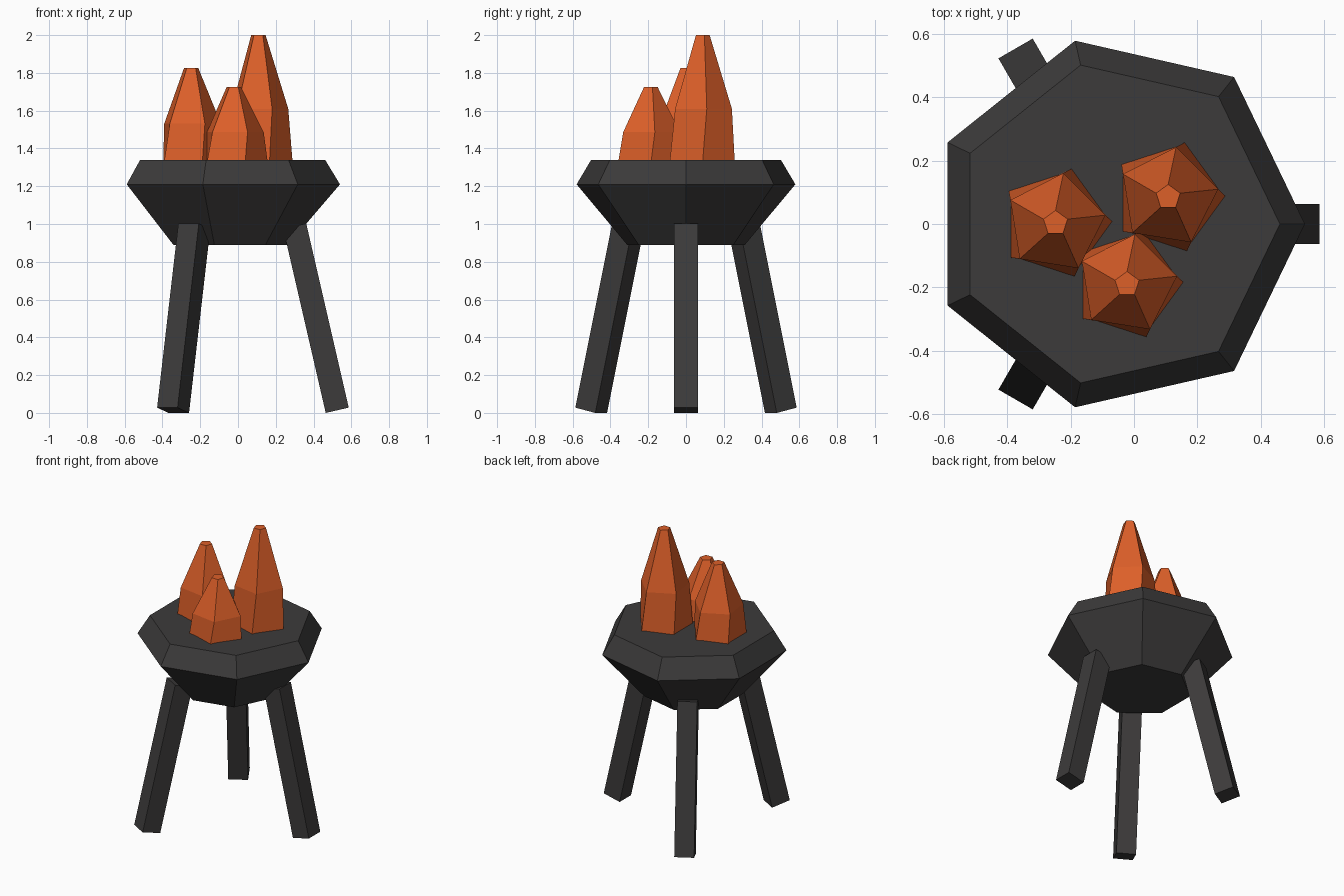
import bpy
from math import radians, sin, cos, tau
from mathutils import Matrix

if "Cube" in bpy.data.objects:
    bpy.data.objects.remove(bpy.data.objects["Cube"])


def material(name, color):
    m = bpy.data.materials.new(name)
    m.diffuse_color = color
    m.use_nodes = True
    m.node_tree.nodes["Principled BSDF"].inputs["Base Color"].default_value = m.diffuse_color
    return m


iron = material("dark_iron", (0.045, 0.043, 0.043, 1))
fire = material("orange_flame", (0.72, 0.115, 0.022, 1))
CX = -0.054  # axis of bowl and tripod


def add_object(name, verts, faces, mat):
    me = bpy.data.meshes.new(name)
    me.from_pydata(verts, [], faces)
    me.materials.append(mat)
    ob = bpy.data.objects.new(name, me)
    bpy.context.collection.objects.link(ob)
    return ob


def lathe(name, center, sides, rings, mat):
    """Closed stack of polygon rings given as (radius, z, twist in degrees)."""
    verts = []
    for r, z, twist in rings:
        for i in range(sides):
            a = tau * i / sides + radians(twist)
            verts.append((center[0] + r * cos(a), center[1] + r * sin(a), z))
    faces = [tuple(reversed(range(sides)))]
    for k in range(len(rings) - 1):
        for i in range(sides):
            j = (i + 1) % sides
            a, b = k * sides, (k + 1) * sides
            faces.append((a + i, a + j, b + j, b + i))
    top = (len(rings) - 1) * sides
    faces.append(tuple(range(top, top + sides)))
    return add_object(name, verts, faces, mat)


# Seven-sided fire bowl
lathe("bowl", (CX, 0), 7, [(0.32, 0.89, 0), (0.594, 1.21, 0), (0.515, 1.34, 0)], iron)

# Three splayed legs
for n in range(3):
    bpy.ops.mesh.primitive_cube_add(size=1)
    leg = bpy.context.object
    leg.name = f"leg_{n + 1}"
    leg.data.transform(
        Matrix.Translation((CX, 0, 0))
        @ Matrix.Rotation(tau * n / 3, 4, 'Z')
        @ Matrix.Translation((0.467, 0, 0.501))
        @ Matrix.Rotation(radians(-13), 4, 'Y')
        @ Matrix.Diagonal((0.125, 0.125, 1.0, 1)))
    leg.data.materials.append(iron)

# Twisted five-sided flames, sunk slightly into the bowl
BASE = 1.29
for name, x, y, top in (("tall_flame", 0.108, 0.085, 2.0),
                        ("middle_flame", -0.248, 0.003, 1.825),
                        ("short_flame", -0.022, -0.19, 1.725)):
    mid = BASE + 0.45 * (top - BASE)
    lathe(name, (x, y), 5, [(0.184, BASE, 0), (0.16, mid, 9), (0.04, top, 18)], fire)
